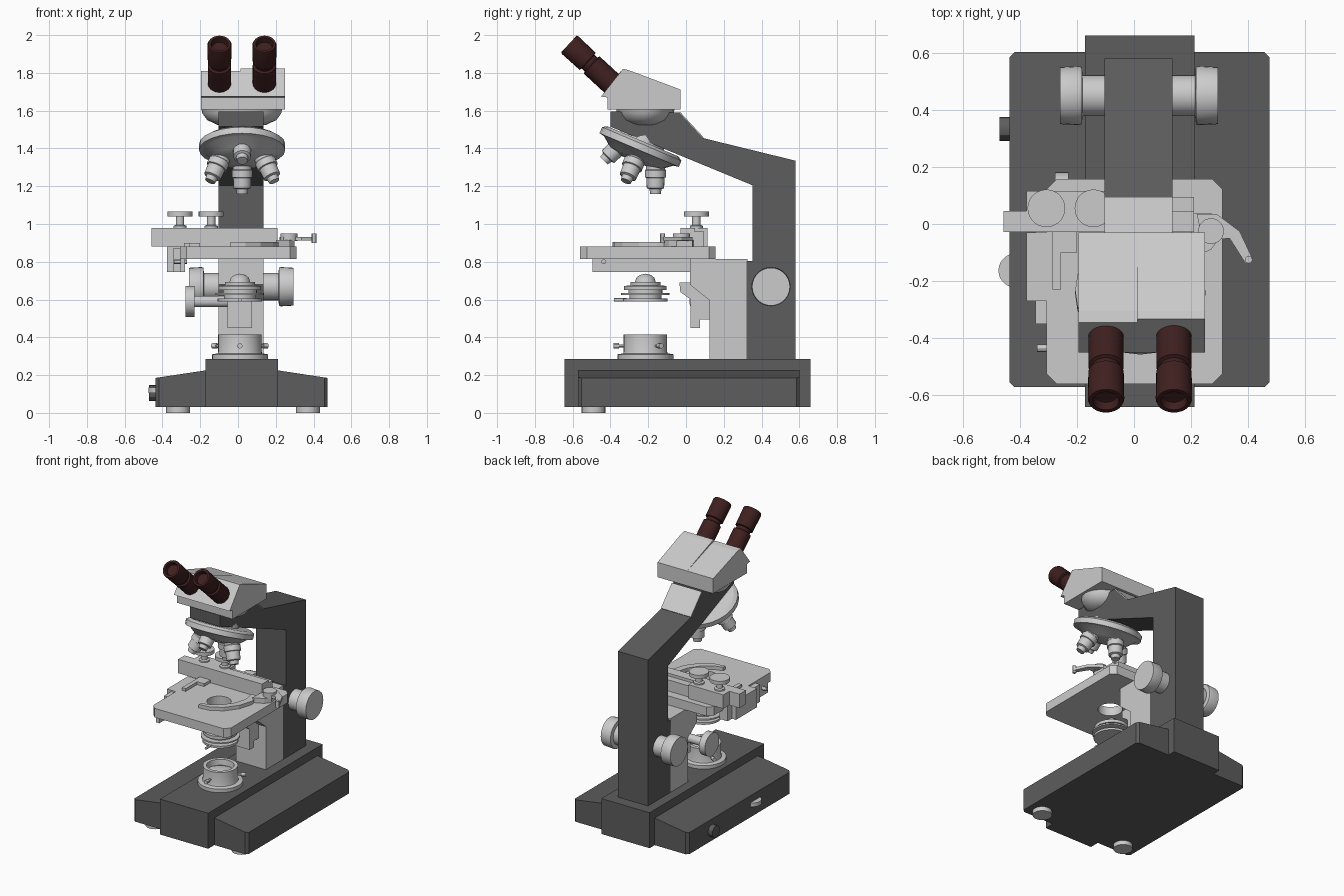
import bpy, bmesh, math
from mathutils import Vector, Matrix


def material(name, rgb):
    m = bpy.data.materials.new(name)
    m.diffuse_color = (*rgb, 1)
    return m


DARK = material("dark_grey", (0.11, 0.11, 0.11))
MAROON = material("dark_maroon", (0.05, 0.014, 0.014))
CX = 0.02       # symmetry line of the stand
LY = -0.215     # light axis


def finish(name, bm, mat=None, smooth=False):
    bmesh.ops.recalc_face_normals(bm, faces=bm.faces)
    me = bpy.data.meshes.new(name)
    bm.to_mesh(me)
    bm.free()
    ob = bpy.data.objects.new(name, me)
    bpy.context.collection.objects.link(ob)
    if mat:
        me.materials.append(mat)
    if smooth:
        bpy.ops.object.select_all(action='DESELECT')
        ob.select_set(True)
        bpy.context.view_layer.objects.active = ob
        bpy.ops.object.shade_smooth_by_angle(angle=math.radians(30))
    return ob


def prism(name, pts, axis, lo, hi, mat=None, hole=None):
    """Extrude a 2D outline along an axis; hole = (u, v, radius)."""
    put = {'x': lambda u, v, w: (w, u, v),
           'y': lambda u, v, w: (u, w, v),
           'z': lambda u, v, w: (u, v, w)}[axis]
    loops = [pts]
    if hole:
        u, v, r = hole
        loops.append([(u + r * math.cos(a), v + r * math.sin(a))
                      for a in (math.tau * i / 32 for i in range(32))])
    bm = bmesh.new()
    edges = []
    for loop in loops:
        vs = [bm.verts.new(put(u, v, lo)) for u, v in loop]
        if hole:
            edges += [bm.edges.new((vs[i - 1], vs[i])) for i in range(len(vs))]
        else:
            bm.faces.new(vs)
    if hole:
        bmesh.ops.triangle_fill(bm, edges=edges, use_beauty=True)
    res = bmesh.ops.extrude_face_region(bm, geom=bm.faces[:])
    top = [g for g in res['geom'] if isinstance(g, bmesh.types.BMVert)]
    bmesh.ops.translate(bm, verts=top, vec=put(0, 0, hi - lo))
    return finish(name, bm, mat)


def box(name, x0, x1, y0, y1, z0, z1, mat=None):
    return prism(name, [(x0, y0), (x1, y0), (x1, y1), (x0, y1)], 'z', z0, z1, mat)


def lathe(name, profile, loc, direction=(0, 0, 1), mat=None, n=28):
    """Revolve (radius, height) points about a direction through loc."""
    bm = bmesh.new()
    rings = []
    for r, h in profile:
        if r == 0:
            rings.append([bm.verts.new((0, 0, h))] * n)
        else:
            rings.append([bm.verts.new((r * math.cos(math.tau * i / n),
                                        r * math.sin(math.tau * i / n), h)) for i in range(n)])
    for a, b in zip(rings, rings[1:]):
        for i in range(n):
            quad = list(dict.fromkeys((a[i - 1], a[i], b[i], b[i - 1])))
            if len(quad) > 2:
                bm.faces.new(quad)
    rot = Vector(direction).to_track_quat('Z', 'Y').to_matrix().to_4x4()
    bm.transform(Matrix.Translation(loc) @ rot)
    return finish(name, bm, mat, True)


def cyl(name, r, h0, h1, loc, direction=(0, 0, 1), mat=None, n=28):
    return lathe(name, [(0, h0), (r, h0), (r, h1), (0, h1)], loc, direction, mat, n)


# Base: raised centre block, sloping wings, feet, switch and dimmer wheel
box("base_centre", -0.172, 0.212, -0.642, 0.66, 0.03, 0.285, DARK)
for side, edge, inner in (("left", -0.437, -0.172), ("right", 0.475, 0.212)):
    wing = prism(f"base_wing_{side}", [(edge, 0.03), (inner, 0.03), (inner, 0.225), (edge, 0.185)],
                 'y', -0.572, 0.602, DARK)
    bm = bmesh.new()
    bm.from_mesh(wing.data)
    corners = [e for e in bm.edges if all(abs(v.co.x - edge) < 1e-4 for v in e.verts)
               and abs(e.verts[0].co.z - e.verts[1].co.z) > 0.1]
    bmesh.ops.bevel(bm, geom=corners, offset=0.018, segments=1, affect='EDGES')
    bm.to_mesh(wing.data)
    bm.free()
for side, x in (("left", -0.317), ("right", 0.37)):
    cyl(f"foot_{side}", 0.063, 0, 0.035, (x, -0.49, 0), n=20)
cyl("power_switch", 0.042, 0, 0.04, (-0.432, 0.333, 0.105), (-1, 0, 0), DARK, 12)
cyl("dimmer_wheel", 0.06, -0.014, 0.014, (-0.415, -0.163, 0.12))

# Arm and its pale plate on the rear slope
prism("arm", [(0.58, 0.28), (0.58, 1.335), (0.09, 1.455), (-0.035, 1.59), (-0.4, 1.595),
              (-0.4, 1.515), (0.352, 1.205), (0.352, 0.805), (0.32, 0.805), (0.32, 0.28)],
      'x', -0.103, 0.135, DARK)
prism("arm_plate", [(0.09, 1.455), (0.093, 1.459), (-0.032, 1.594), (-0.035, 1.59)],
      'x', -0.103, 0.135)

# Focus block and the two stepped focus knobs
prism("focus_block", [(0.02, 0.815), (0.02, 0.68), (0.125, 0.595), (0.125, 0.283),
                      (0.325, 0.283), (0.325, 0.815)], 'x', -0.103, 0.135)
for side, s in (("left", -1), ("right", 1)):
    lathe(f"focus_knob_{side}", [(0, 0.1), (0.072, 0.1), (0.072, 0.197), (0.1, 0.2),
                                 (0.104, 0.21), (0.1, 0.277), (0, 0.277)],
          (0.017, 0.45, 0.668), (s, 0, 0))

# Lamp housing with three centring screws
lathe("lamp", [(0, 0.28), (0.148, 0.28), (0.148, 0.31), (0.118, 0.315), (0.115, 0.325),
               (0.115, 0.415), (0.09, 0.415), (0.085, 0.375), (0.06, 0.385), (0, 0.39)],
      (0.01, LY, 0))
for i, deg in enumerate((-90, 30, 150)):
    d = (math.cos(math.radians(deg)), math.sin(math.radians(deg)), 0)
    lathe(f"lamp_screw_{i + 1}", [(0, 0.1), (0.008, 0.1), (0.008, 0.14), (0.014, 0.14),
                                  (0.014, 0.168), (0, 0.168)], (0.01, LY, 0.355), d, n=12)

# Condenser, its iris lever, carrier and knob
lathe("condenser", [(0, 0.59), (0.118, 0.59), (0.118, 0.605), (0.085, 0.605), (0.085, 0.625),
                    (0.128, 0.625), (0.128, 0.635), (0.09, 0.635), (0.09, 0.65), (0.112, 0.65),
                    (0.112, 0.672), (0.08, 0.675), (0.08, 0.693), (0.055, 0.693),
                    (0.048, 0.715), (0.03, 0.73), (0, 0.737)], (0.01, LY, 0))
cyl("iris_lever", 0.009, 0.1, 0.165, (0.01, LY, 0.598), (0, -1, 0), n=12)
prism("condenser_carrier", [(-0.035, 0.69), (0.03, 0.69), (0.13, 0.6), (0.13, 0.495), (0.075, 0.495),
                            (0.075, 0.45), (0.025, 0.45), (0.025, 0.6), (-0.03, 0.64)],
      'x', -0.055, 0.075)
lathe("condenser_knob", [(0, 0), (0.03, 0), (0.03, 0.18), (0.082, 0.18), (0.082, 0.227), (0, 0.227)],
      (-0.05, 0.1, 0.59), (-1, 0, 0))

# Stage plate with light hole
c = 0.035
prism("stage", [(-0.307 + c, -0.56), (0.31 - c, -0.56), (0.31, -0.56 + c), (0.31, 0.157 - c),
                (0.31 - c, 0.157), (-0.307 + c, 0.157), (-0.307, 0.157 - c), (-0.307, -0.56 + c)],
      'z', 0.815, 0.88, hole=(0.01, -0.23, 0.08))
box("stage_side_rail", -0.345, -0.28, -0.35, 0.02, 0.745, 0.87)
box("stage_rail_front", -0.305, -0.28, -0.495, -0.35, 0.745, 0.82)
box("stage_side_slide", -0.377, -0.3, -0.27, -0.03, 0.745, 0.88)
cyl("stage_side_pin", 0.013, 0, 0.07, (-0.27, -0.435, 0.8), (-1, 0, 0), n=12)

# Mechanical slide carriage
box("carriage_bar", -0.457, 0.21, -0.028, 0.045, 0.88, 0.98)
box("carriage_back", -0.377, -0.1, 0.045, 0.115, 0.88, 0.98)
box("carriage_back_rail", -0.1, 0.21, 0.045, 0.095, 0.88, 0.96)
for i, x in enumerate((-0.307, -0.142)):
    lathe(f"carriage_knob_{i + 1}", [(0, 0.975), (0.035, 0.975), (0.035, 0.99), (0.022, 0.995),
                                     (0.022, 1.04), (0.066, 1.04), (0.066, 1.066), (0, 1.066)],
          (x, 0.055, 0))
prism("slide_holder", [(-0.285, -0.23), (-0.255, -0.23), (-0.255, -0.1), (-0.2, -0.1),
                       (-0.2, -0.02), (-0.285, -0.02)], 'z', 0.88, 0.9)
prism("clamp_plate", [(0.2, 0.04), (0.29, 0.035), (0.3, -0.05), (0.27, -0.09), (0.2, -0.12)],
      'z', 0.88, 0.915)
prism("clamp_lever", [(0.22, 0.035), (0.29, 0.035), (0.37, -0.025), (0.415, -0.12), (0.39, -0.137),
                      (0.335, -0.05), (0.24, -0.06)], 'z', 0.912, 0.932)
cyl("clamp_pivot", 0.045, 0.91, 0.95, (0.27, -0.025, 0))
cyl("clamp_tip", 0.013, 0.9, 0.95, (0.402, -0.125, 0), n=12)

# Curved slide finger
outer = [(0.2, -0.06), (0.215, -0.15), (0.185, -0.25), (0.12, -0.335), (0.04, -0.38), (-0.04, -0.39)]
inner = [(-0.04, -0.365), (0.03, -0.345), (0.09, -0.3), (0.14, -0.23), (0.165, -0.15), (0.15, -0.06)]
prism("slide_finger", outer + inner, 'z', 0.88, 0.905)

# Tilted nosepiece with four objectives
NOSE = Vector((0.022, -0.24, 1.41))
tilt = math.radians(23)
axis = Vector((0, -math.sin(tilt), -math.cos(tilt)))
back = Vector((0, math.cos(tilt), -math.sin(tilt)))
lathe("nosepiece", [(0, -0.08), (0.11, -0.08), (0.12, -0.03), (0.205, -0.03), (0.228, -0.015),
                    (0.228, 0.02), (0.2, 0.025), (0.15, 0.065), (0.06, 0.085), (0, 0.085)],
      NOSE, axis, n=24)
for name, radial, depth in (("back", back, 0.2), ("front", -back, 0.145),
                            ("left", Vector((-1, 0, 0)), 0.2), ("right", Vector((1, 0, 0)), 0.2)):
    d = axis * math.cos(tilt) + radial * math.sin(tilt)
    tip = NOSE + axis * depth + radial * (0.17 if depth > 0.15 else 0.15)
    lathe(f"objective_{name}", [(0, 0), (0.028, 0), (0.032, 0.025), (0.046, 0.03), (0.048, 0.085),
                                (0.056, 0.088), (0.056, 0.125), (0.05, 0.13), (0.05, 0.18), (0, 0.18)],
          tip, -d, n=20)

# Head: rounded mount and two hinged prism halves
mount = lathe("head_mount", [(0, -0.085), (0.6, -0.08), (0.85, -0.055), (0.97, -0.02), (1, 0.01), (0, 0.01)],
              (0, 0, 0), n=20)
mount.data.transform(Matrix.Translation((CX, LY, 1.605)) @ Matrix.Diagonal((0.215, 0.155, 1, 1)))
for side, x0, x1, o in (("left", -0.195, 0.012, 0), ("right", 0.012, 0.248, 0.012)):
    prism(f"head_{side}", [(-0.415, 1.605), (-0.415, 1.67), (-0.45, 1.675), (-0.345 + o, 1.81 + o),
                           (-0.305, 1.803 + o), (-0.03, 1.712), (-0.03, 1.605)], 'x', x0, x1)

# Eyepieces, hollow at the top
view = Vector((0, -0.735, 0.678))
for side, x in (("left", -0.098), ("right", 0.14)):
    lathe(f"eyepiece_{side}", [(0, -0.36), (0.062, -0.36), (0.062, -0.165), (0.05, -0.16),
                               (0.05, -0.138), (0.062, -0.135), (0.064, -0.01), (0.06, 0),
                               (0.046, 0), (0.04, -0.03), (0, -0.035)],
          (x, -0.62, 1.953), view, MAROON)
